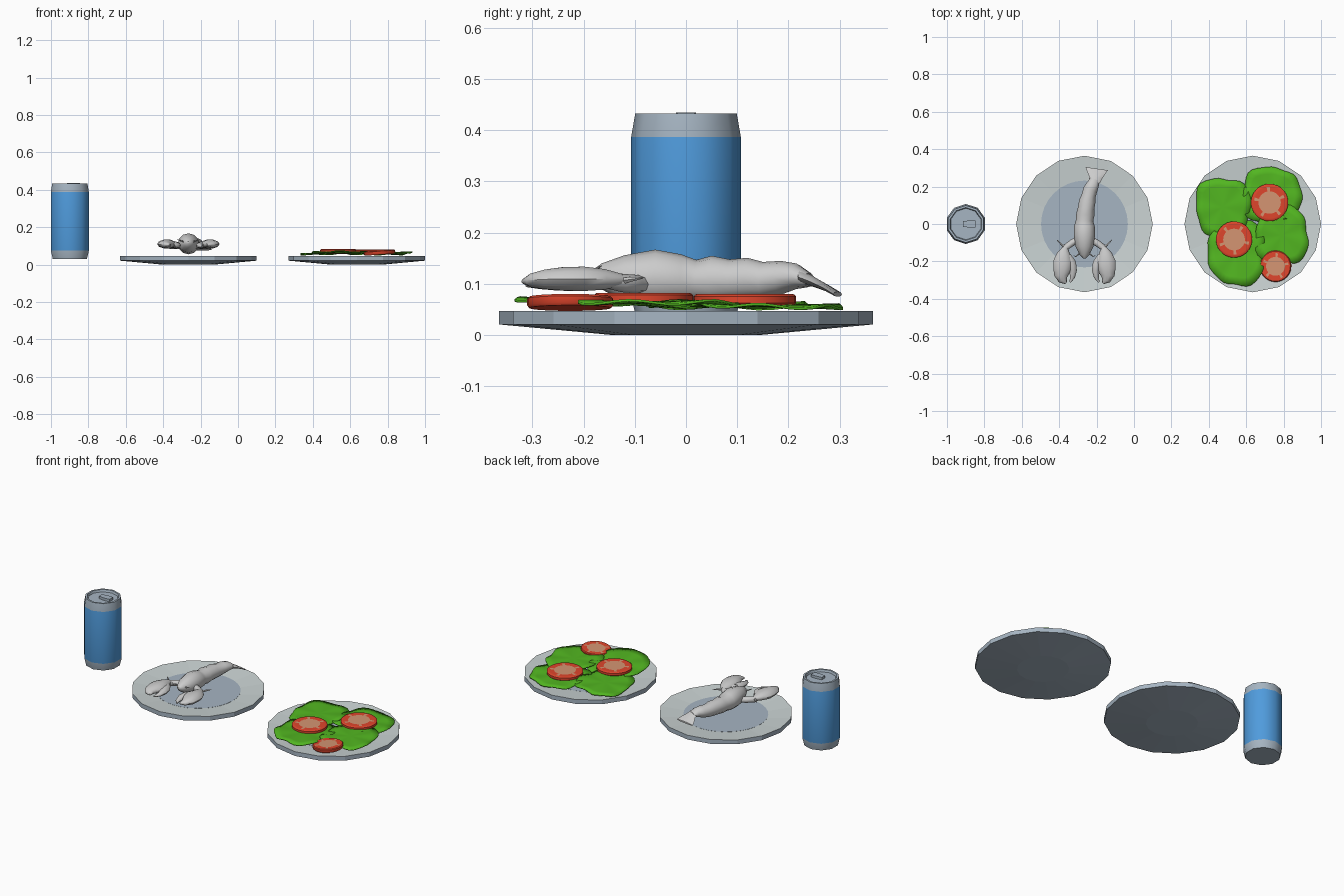
import bpy, bmesh, math
from mathutils import Vector, Matrix

if "Cube" in bpy.data.objects:
    bpy.data.objects.remove(bpy.data.objects["Cube"])

def mat(name, rgb):
    m = bpy.data.materials.new(name)
    m.diffuse_color = (*rgb, 1)
    m.use_nodes = True
    m.node_tree.nodes["Principled BSDF"].inputs["Base Color"].default_value = m.diffuse_color
    return m

BLUE = mat("can blue", (0.08, 0.33, 0.72))
STEEL = mat("blue grey", (0.38, 0.46, 0.54))
PALE = mat("pale plate", (0.60, 0.66, 0.66))
GREEN = mat("lettuce green", (0.085, 0.47, 0.015))
RED = mat("tomato red", (0.74, 0.06, 0.025))
TAN = mat("tomato flesh", (0.66, 0.30, 0.17))
GREY = mat("shell grey", (0.60, 0.60, 0.60))

def finish(name, bm, mats, angle=None, matrix=None):
    bmesh.ops.recalc_face_normals(bm, faces=bm.faces)
    if matrix:
        bm.transform(matrix)
    me = bpy.data.meshes.new(name)
    bm.to_mesh(me)
    bm.free()
    for m in mats:
        me.materials.append(m)
    ob = bpy.data.objects.new(name, me)
    bpy.context.collection.objects.link(ob)
    if angle:
        bpy.ops.object.select_all(action='DESELECT')
        ob.select_set(True)
        bpy.context.view_layer.objects.active = ob
        bpy.ops.object.shade_smooth_by_angle(angle=math.radians(angle))
    return ob

def lathe(name, profile, sides, mats, rule, start=0.0, angle=None, matrix=None):
    """Spin (radius, z) points, cap both ends; rule(ring, side) picks the colour."""
    bm = bmesh.new()
    rings = [[bm.verts.new((r * math.cos(start + math.tau * i / sides),
                            r * math.sin(start + math.tau * i / sides), z))
              for i in range(sides)] for r, z in profile]
    for k in range(len(rings) - 1):
        for i in range(sides):
            j = (i + 1) % sides
            f = bm.faces.new((rings[k][i], rings[k][j], rings[k + 1][j], rings[k + 1][i]))
            f.material_index = rule(k, i)
    bm.faces.new(rings[0][::-1]).material_index = rule(-1, 0)
    bm.faces.new(rings[-1]).material_index = rule(len(rings) - 1, 0)
    return finish(name, bm, mats, angle, matrix)

def loft(name, sections, sides=10, mirror=None, angle=50):
    """Oval sections (x, y, z, half width, half height) along a path."""
    pts = [Vector(s[:3]) for s in sections]
    bm = bmesh.new()
    rings = []
    for k, s in enumerate(sections):
        d = pts[min(k + 1, len(pts) - 1)] - pts[max(k - 1, 0)]
        side = Vector((-d.y, d.x, 0)).normalized()
        ring = []
        for i in range(sides):
            a = math.tau * i / sides
            p = pts[k] + side * (s[3] * math.cos(a)) + Vector((0, 0, s[4] * math.sin(a)))
            if mirror is not None:
                p.x = 2 * mirror - p.x
            ring.append(bm.verts.new(p))
        rings.append(ring)
    for a, b in zip(rings, rings[1:]):
        for i in range(sides):
            j = (i + 1) % sides
            bm.faces.new((a[i], a[j], b[j], b[i]))
    bm.faces.new(rings[0])
    bm.faces.new(rings[-1])
    return finish(name, bm, [GREY], angle)

# Drink can
CAN = Matrix.Translation((-0.899, 0, 0))
lathe("drink_can", [(0.096, 0.03), (0.107, 0.075), (0.107, 0.387), (0.099, 0.433),
                    (0.088, 0.433), (0.084, 0.420)], 10, [STEEL, BLUE],
      lambda k, i: int(k == 1), math.pi / 2, 40, CAN)
bm = bmesh.new()
tab = [(-0.016, -0.015), (0.03, -0.02), (0.055, -0.017), (0.055, 0.017), (0.03, 0.02), (-0.016, 0.015)]
face = bm.faces.new([bm.verts.new((x, y, 0.420)) for x, y in tab])
up = bmesh.ops.extrude_face_region(bm, geom=[face])
bmesh.ops.translate(bm, vec=(0, 0, 0.015), verts=[v for v in up["geom"] if isinstance(v, bmesh.types.BMVert)])
finish("can_tab", bm, [STEEL], matrix=CAN)

# Two plates with a pale rim and a round well
for label, px in (("lobster", -0.265), ("salad", 0.635)):
    place = Matrix.Translation((px, 0, 0))
    lathe(label + "_plate", [(0.14, 0.0), (0.365, 0.021), (0.365, 0.047), (0.22, 0.034)], 16,
          [STEEL, PALE], lambda k, i: int(k == 2), 0, None, place)
    lathe(label + "_plate_well", [(0.232, 0.032), (0.232, 0.036)], 32,
          [STEEL], lambda k, i: 0, 0, None, place)

# Lobster body and curved tail
loft("lobster_body", [
    (-0.265, -0.185, 0.118, 0.006, 0.006), (-0.265, -0.165, 0.115, 0.026, 0.025),
    (-0.265, -0.12, 0.110, 0.048, 0.046), (-0.265, -0.06, 0.111, 0.057, 0.056),
    (-0.265, -0.01, 0.108, 0.055, 0.050), (-0.264, 0.02, 0.105, 0.046, 0.042),
    (-0.260, 0.05, 0.108, 0.049, 0.047), (-0.256, 0.085, 0.107, 0.044, 0.041),
    (-0.250, 0.12, 0.110, 0.044, 0.041), (-0.243, 0.15, 0.107, 0.038, 0.036),
    (-0.233, 0.185, 0.112, 0.038, 0.033), (-0.218, 0.215, 0.115, 0.032, 0.025),
    (-0.208, 0.24, 0.108, 0.027, 0.014)], 12)
loft("lobster_tail_fan", [
    (-0.211, 0.225, 0.114, 0.030, 0.014), (-0.205, 0.25, 0.104, 0.036, 0.010),
    (-0.202, 0.275, 0.092, 0.050, 0.007), (-0.199, 0.296, 0.080, 0.060, 0.005)], 8)

# Arms, claws and spines, mirrored across the body
for side, mirror in (("left", None), ("right", -0.265)):
    loft(side + "_arm", [
        (-0.29, -0.08, 0.100, 0.018, 0.016), (-0.33, -0.10, 0.100, 0.018, 0.018),
        (-0.365, -0.125, 0.102, 0.017, 0.018), (-0.375, -0.155, 0.108, 0.018, 0.017)], 8, mirror)
    loft(side + "_claw", [
        (-0.368, -0.125, 0.108, 0.014, 0.012), (-0.376, -0.16, 0.109, 0.036, 0.021),
        (-0.380, -0.20, 0.110, 0.051, 0.025), (-0.384, -0.24, 0.110, 0.048, 0.024),
        (-0.388, -0.275, 0.109, 0.038, 0.020), (-0.380, -0.30, 0.107, 0.024, 0.014),
        (-0.364, -0.317, 0.105, 0.006, 0.005)], 10, mirror)
    loft(side + "_claw_thumb", [
        (-0.356, -0.17, 0.106, 0.020, 0.016), (-0.335, -0.21, 0.105, 0.026, 0.019),
        (-0.326, -0.25, 0.103, 0.021, 0.016), (-0.329, -0.285, 0.100, 0.013, 0.010),
        (-0.342, -0.312, 0.098, 0.004, 0.004)], 8, mirror)
    loft(side + "_arm_spine", [
        (-0.365, -0.13, 0.105, 0.008, 0.008), (-0.412, -0.085, 0.112, 0.002, 0.002)], 5, mirror)
    loft(side + "_feeler", [
        (-0.285, -0.15, 0.120, 0.005, 0.005), (-0.312, -0.175, 0.130, 0.003, 0.003),
        (-0.325, -0.165, 0.135, 0.001, 0.001)], 5, mirror)

# Ruffled lettuce leaves
def leaf(name, cx, cy, rx, ry, z, tilt, phase):
    bm = bmesh.new()
    n, steps = 40, 4
    mid = bm.verts.new((cx, cy, z))
    prev = None
    for s in range(1, steps + 1):
        t = s / steps
        ring = []
        for i in range(n):
            a = math.tau * i / n
            c, d = math.cos(a), math.sin(a)
            e = 1 / (abs(c) ** 2.8 + abs(d) ** 2.8) ** (1 / 2.8)
            r = t * e * (1 + t * (0.05 * math.sin(3 * a + phase) + 0.025 * math.sin(8 * a + phase)))
            dx, dy = rx * r * c, ry * r * d
            dz = tilt[0] * dx + tilt[1] * dy + 0.004 * t * t * math.sin(6 * a + phase)
            ring.append(bm.verts.new((cx + dx, cy + dy, z + dz)))
        for i in range(n):
            j = (i + 1) % n
            if prev:
                bm.faces.new((prev[i], ring[i], ring[j], prev[j]))
            else:
                bm.faces.new((mid, ring[i], ring[j]))
        prev = ring
    ob = finish(name, bm, [GREEN], 40)
    mod = ob.modifiers.new("thickness", 'SOLIDIFY')
    mod.thickness = 0.005
    mod.offset = 0

leaf("lettuce_left", 0.475, 0.09, 0.143, 0.155, 0.059, (0.03, 0.0), 0.6)
leaf("lettuce_back", 0.735, 0.155, 0.155, 0.145, 0.058, (-0.01, -0.02), 2.0)
leaf("lettuce_right", 0.79, -0.06, 0.138, 0.155, 0.064, (0.0, 0.0), 3.4)
leaf("lettuce_front", 0.55, -0.155, 0.15, 0.17, 0.063, (0.0, -0.04), 5.0)

# Tomato slices: red skin and pockets, pale flesh and spokes
def tomato(name, x, y, z, r, tilt, turn):
    place = (Matrix.Translation((x, y, z)) @ Matrix.Rotation(tilt, 4, 'Y')
             @ Matrix.Rotation(turn, 4, 'Z'))
    lathe(name, [(r * 0.95, -0.011), (r, -0.006), (r, 0.007), (r * 0.95, 0.011),
                 (r * 0.84, 0.011), (r * 0.60, 0.011)], 30, [RED, TAN],
          lambda k, i: int(k == 5 or (k in (3, 4) and i % 6 == 0 and k == 4)), 0, 40, place)

tomato("tomato_back", 0.725, 0.115, 0.069, 0.10, 0.0, 0.3)
tomato("tomato_middle", 0.535, -0.083, 0.071, 0.097, 0.0, 0.9)
tomato("tomato_front", 0.757, -0.226, 0.064, 0.084, -0.07, 0.1)
